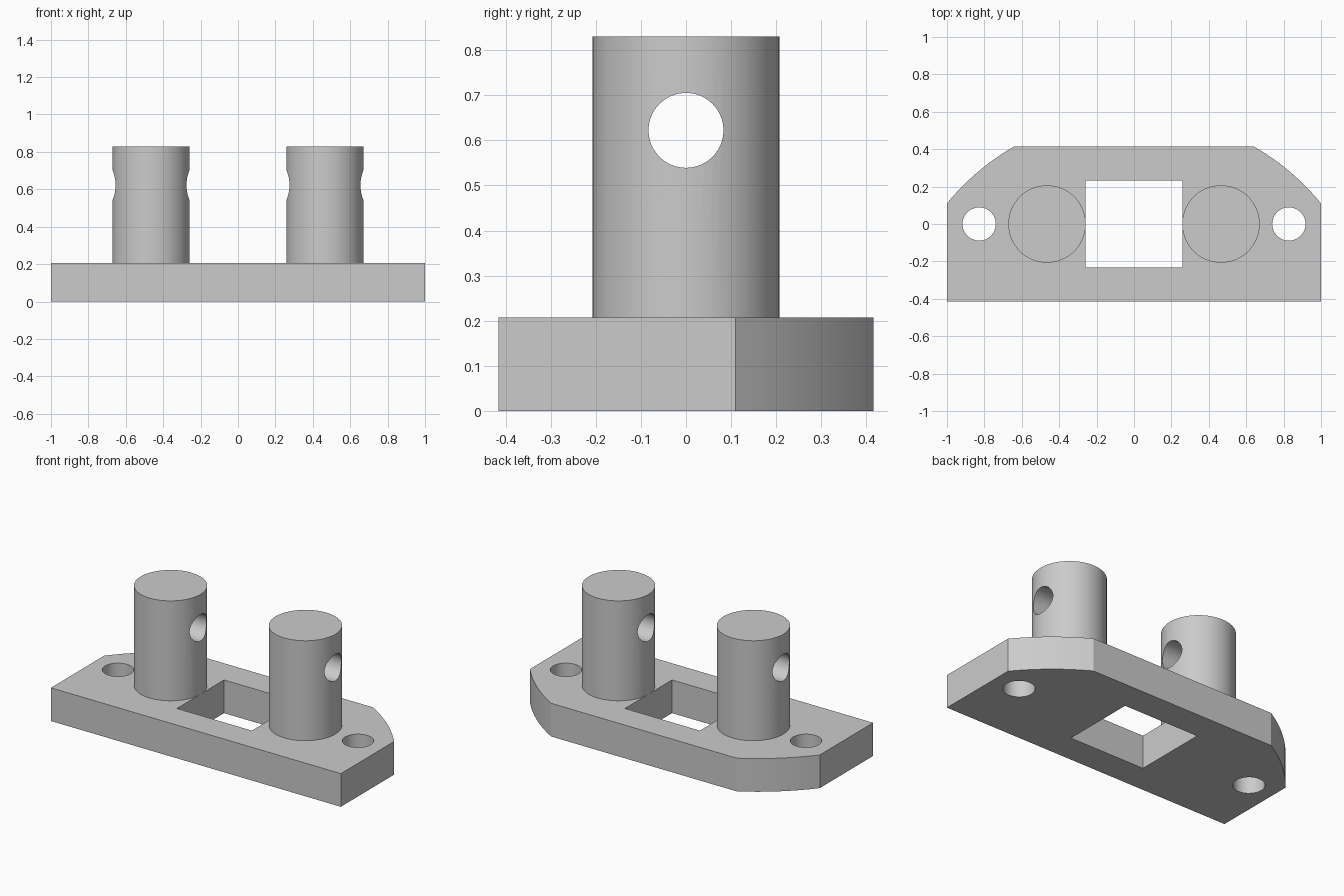
import bpy, bmesh, math
from mathutils import Matrix

default = bpy.data.objects.get("Cube")
if default:
    bpy.data.objects.remove(default, do_unlink=True)

PLATE_TOP = 0.207
PIN_TOP = 0.83
PIN_X, PIN_R = 0.465, 0.207
HALF_DEPTH = 0.415

# Single plain grey material
grey = bpy.data.materials.new("plain_grey")
grey.use_nodes = True
grey.diffuse_color = (0.6, 0.6, 0.6, 1)
grey.node_tree.nodes["Principled BSDF"].inputs["Base Color"].default_value = (0.6, 0.6, 0.6, 1)


def make_object(name, bm):
    bmesh.ops.recalc_face_normals(bm, faces=bm.faces)
    mesh = bpy.data.meshes.new(name)
    bm.to_mesh(mesh)
    bm.free()
    mesh.materials.append(grey)
    obj = bpy.data.objects.new(name, mesh)
    bpy.context.collection.objects.link(obj)
    return obj


def cylinder(bm, radius, length, centre, along_x=False, segments=64):
    turn = Matrix.Rotation(math.pi / 2, 4, 'Y') if along_x else Matrix()
    bmesh.ops.create_cone(bm, cap_ends=True, segments=segments, radius1=radius, radius2=radius,
                          depth=length, matrix=Matrix.Translation(centre) @ turn)


def box(bm, size, centre):
    bmesh.ops.create_cube(bm, size=1, matrix=Matrix.Translation(centre) @ Matrix.Diagonal((*size, 1)))


def cut(obj, cutter):
    # Apply the boolean, drop the cutter and smooth the curved walls
    mod = obj.modifiers.new("cut", 'BOOLEAN')
    mod.operation, mod.solver, mod.object = 'DIFFERENCE', 'EXACT', cutter
    bpy.ops.object.select_all(action='DESELECT')
    bpy.context.view_layer.objects.active = obj
    obj.select_set(True)
    bpy.ops.object.modifier_apply(modifier=mod.name)
    bpy.data.objects.remove(cutter, do_unlink=True)
    bpy.ops.object.shade_smooth_by_angle(angle=math.radians(25))


# Base plate: straight front, rear corners trimmed by one large arc centred on x = 0
arc_y, arc_r = -0.705, 1.29
start = math.atan2(0.11 - arc_y, 1.0)
end = math.atan2(HALF_DEPTH - arc_y, 0.64)
arc = []
for i in range(13):
    a = start + (end - start) * i / 12
    arc.append((min(1.0, arc_r * math.cos(a)), min(HALF_DEPTH, arc_y + arc_r * math.sin(a))))
outline = [(-1, -HALF_DEPTH), (1, -HALF_DEPTH)] + arc + [(-x, y) for x, y in reversed(arc)]

bm = bmesh.new()
face = bm.faces.new([bm.verts.new((x, y, 0)) for x, y in outline])
walls = bmesh.ops.extrude_face_region(bm, geom=[face])
bmesh.ops.translate(bm, vec=(0, 0, PLATE_TOP),
                    verts=[v for v in walls["geom"] if isinstance(v, bmesh.types.BMVert)])
plate = make_object("base_plate", bm)

# Central window and the two mounting holes
bm = bmesh.new()
box(bm, (0.518, 0.465, 1), (0, 0, 0.1))
for side in (-1, 1):
    cylinder(bm, 0.089, 1, (side * 0.828, 0, 0.1))
cut(plate, make_object("plate_cutter", bm))

# Upright posts, each with a sideways cross hole
for side, label in ((1, "left"), (-1, "right")):
    bm = bmesh.new()
    bottom = PLATE_TOP - 0.01
    cylinder(bm, PIN_R, PIN_TOP - bottom, (side * PIN_X, 0, (PIN_TOP + bottom) / 2))
    post = make_object(label + "_post", bm)
    bm = bmesh.new()
    cylinder(bm, 0.083, 0.8, (side * PIN_X, 0, 0.622), along_x=True)
    cut(post, make_object("post_cutter", bm))
